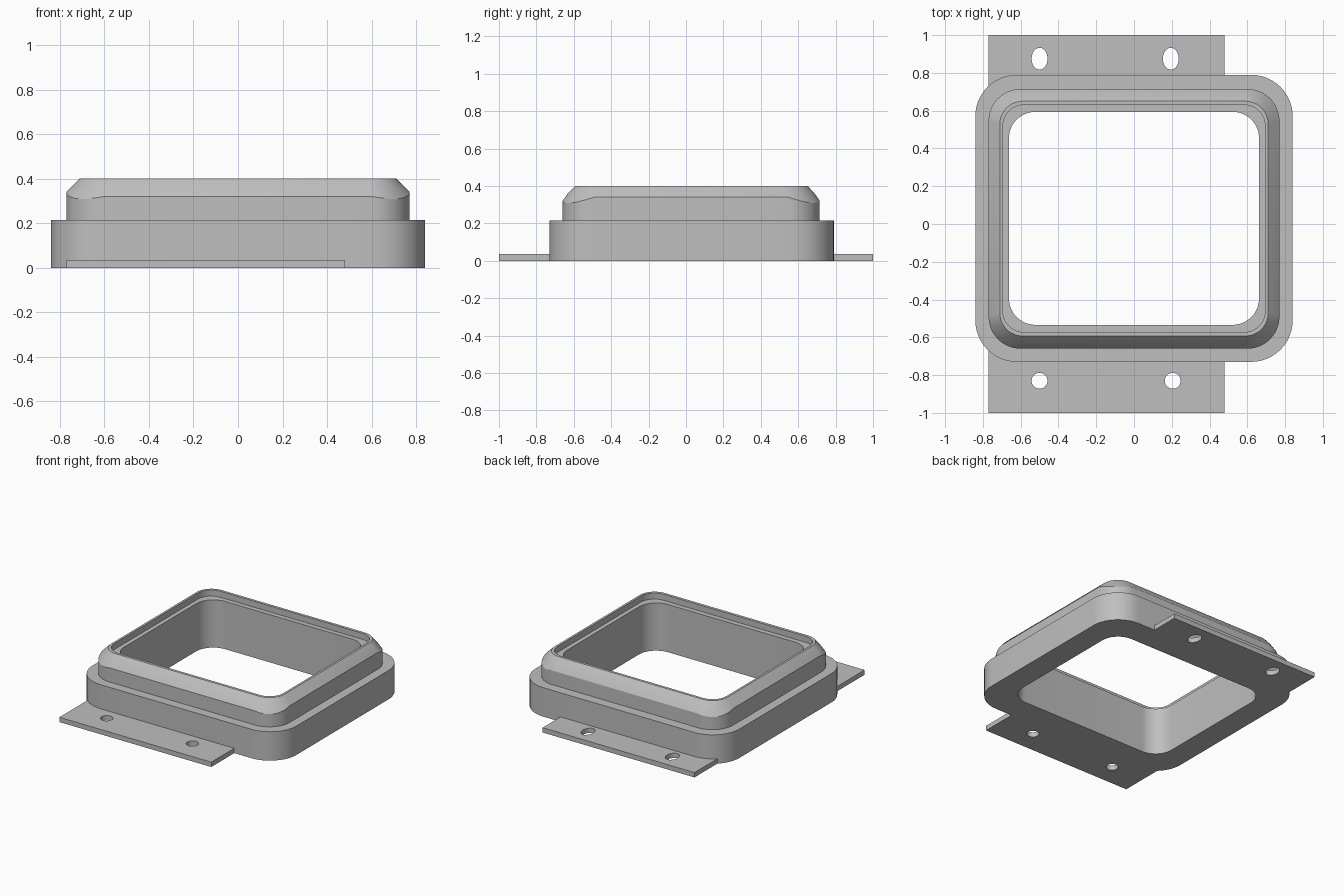
import bpy, bmesh
from math import sin, cos, pi, radians

cube = bpy.data.objects.get("Cube")
if cube:
    bpy.data.objects.remove(cube, do_unlink=True)

grey = bpy.data.materials.new("light grey")
grey.use_nodes = True
colour = (0.52, 0.52, 0.52, 1)
grey.diffuse_color = colour
grey.node_tree.nodes["Principled BSDF"].inputs["Base Color"].default_value = colour

STEPS = 12  # segments per rounded corner


def rounded_loop(hx, y0, y1, r, z):
    """Rounded rectangle points; z may be a function of the corner progress."""
    pts = []
    for q, (sx, cy) in enumerate([(1, y1 - r), (-1, y1 - r), (-1, y0 + r), (1, y0 + r)]):
        for i in range(STEPS + 1):
            a = (q + i / STEPS) * pi / 2
            t = i / STEPS if q % 2 == 0 else 1 - i / STEPS
            pts.append((sx * (hx - r) + r * cos(a), cy + r * sin(a), z(t) if callable(z) else z))
    return pts


def finish(name, bm):
    bmesh.ops.recalc_face_normals(bm, faces=bm.faces)
    mesh = bpy.data.meshes.new(name)
    bm.to_mesh(mesh)
    bm.free()
    mesh.materials.append(grey)
    obj = bpy.data.objects.new(name, mesh)
    bpy.context.collection.objects.link(obj)
    return obj


def prism(name, outline, z0, z1):
    bm = bmesh.new()
    low, high = ([bm.verts.new((p[0], p[1], z)) for p in outline] for z in (z0, z1))
    bm.faces.new(low)
    bm.faces.new(high)
    for i in range(len(low)):
        j = (i + 1) % len(low)
        bm.faces.new((low[i], low[j], high[j], high[i]))
    return finish(name, bm)


def select(obj):
    bpy.ops.object.select_all(action='DESELECT')
    obj.select_set(True)
    bpy.context.view_layer.objects.active = obj


def cut(obj, cutter):
    select(obj)
    mod = obj.modifiers.new("cut", 'BOOLEAN')
    mod.operation, mod.solver, mod.object = 'DIFFERENCE', 'EXACT', cutter
    bpy.ops.object.modifier_apply(modifier=mod.name)
    bpy.data.objects.remove(cutter, do_unlink=True)


def smooth(obj):
    select(obj)
    bpy.ops.object.shade_smooth_by_angle(angle=radians(25))


def bevel_edge(t):  # lower edge of the sloped rim dips at the corners
    return 0.34 - 0.02 * t - 0.02 * sin(pi * t)


def bevel_middle(t):
    return 0.5 * (bevel_edge(t) + 0.4)


# Frame: flange, collar, sloped rim, inner ledge and opening as one closed section
FLANGE = (0.84, -0.73, 0.79, 0.22)
section = [
    (*FLANGE, 0), (*FLANGE, 0.215),
    (0.77, -0.66, 0.715, 0.17, 0.215), (0.77, -0.66, 0.715, 0.17, bevel_edge),
    (0.742, -0.632, 0.688, 0.15, bevel_middle), (0.71, -0.593, 0.65, 0.12, 0.4),
    (0.694, -0.572, 0.63, 0.11, 0.4), (0.694, -0.572, 0.63, 0.11, 0.355),
    (0.662, -0.534, 0.594, 0.14, 0.355), (0.662, -0.534, 0.594, 0.14, 0),
]
bm = bmesh.new()
rings = [[bm.verts.new(p) for p in rounded_loop(*s)] for s in section]
for a, b in zip(rings, rings[1:] + rings[:1]):
    for i in range(len(a)):
        j = (i + 1) % len(a)
        bm.faces.new((a[i], a[j], b[j], b[i]))
smooth(finish("frame", bm))

# Mounting tabs: trimmed to the flange outline, each with two screw holes
tabs = [
    ("front_tab", -1, -0.4, -0.83, (-0.5, 0.205), 0.042),
    ("back_tab", 0.4, 1, 0.875, (-0.5, 0.195), 0.058),
]
for name, y0, y1, hole_y, hole_xs, ry in tabs:
    tab = prism(name, [(-0.77, y0), (0.48, y0), (0.48, y1), (-0.77, y1)], 0, 0.036)
    cut(tab, prism("flange_cutter", rounded_loop(*FLANGE, 0), -0.1, 0.1))
    for hx in hole_xs:
        oval = [(hx + 0.042 * cos(k * pi / 16), hole_y + ry * sin(k * pi / 16)) for k in range(32)]
        cut(tab, prism("hole_cutter", oval, -0.1, 0.1))
    smooth(tab)
